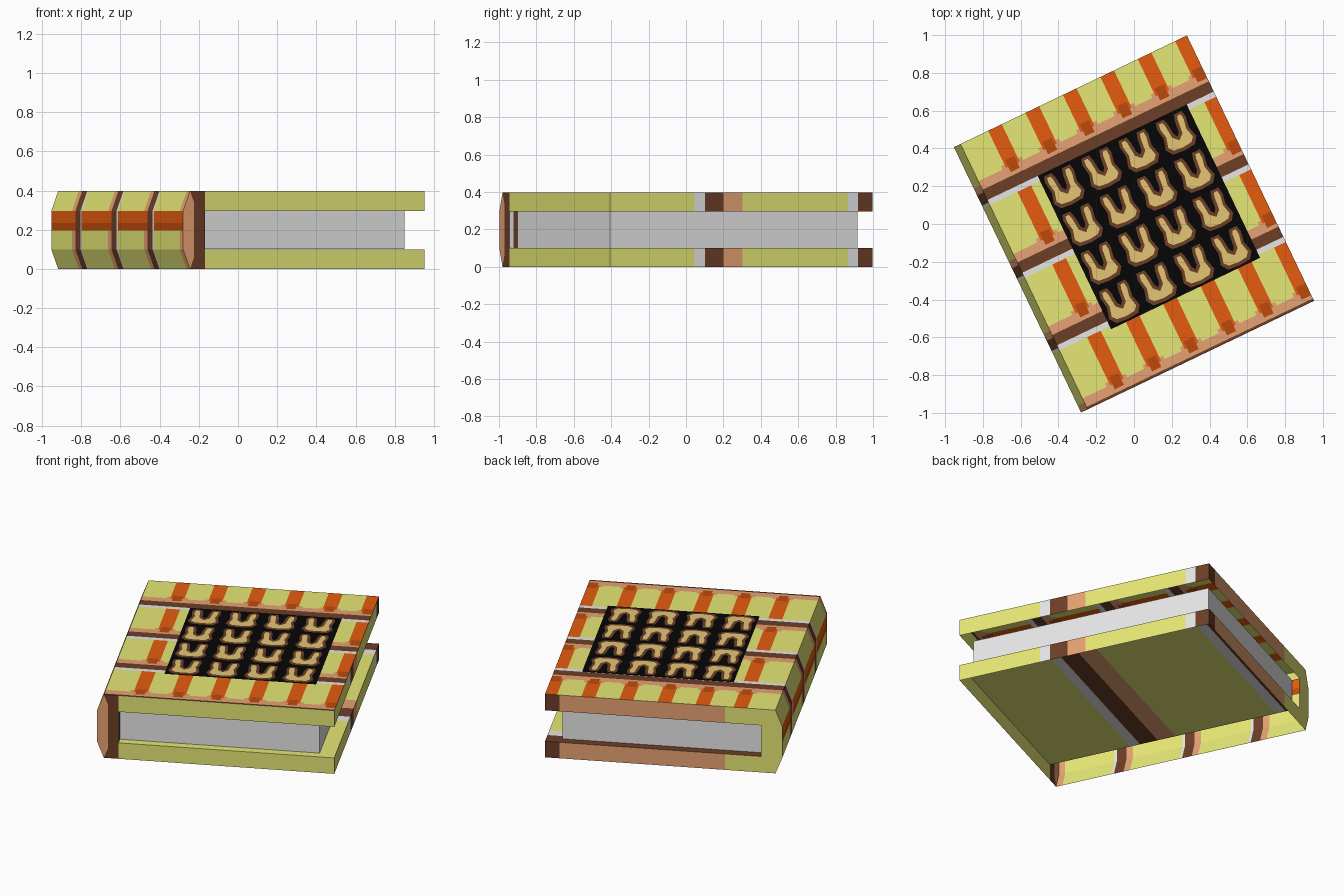
import bpy, bmesh, math
from mathutils import Vector

if "Cube" in bpy.data.objects:
    bpy.data.objects.remove(bpy.data.objects["Cube"])

ANGLE = math.radians(25.6)          # the book lies turned on the ground
W, L, H = 0.684, 0.779, 0.397       # half width, half length, height
Z1, Z2 = 0.10, 0.295                # top of lower cover, bottom of upper cover
XT, XI = -0.645, -0.56              # spine chamfer edge, spine inner wall


def lin(c):
    c /= 255
    return c / 12.92 if c <= 0.04045 else ((c + 0.055) / 1.055) ** 2.4


COLOURS = {"olive": (231, 232, 118), "orange": (229, 92, 14), "dark orange": (188, 74, 12),
           "dark brown": (108, 62, 38), "tan": (230, 162, 115), "pale grey": (230, 230, 230),
           "black": (6, 6, 6), "gold": (228, 197, 117)}
MATS = list(COLOURS)
for n, rgb in COLOURS.items():
    bpy.data.materials.new(n).diffuse_color = (*[lin(c) for c in rgb], 1)


def finish(name, bm):
    me = bpy.data.meshes.new(name)
    bm.to_mesh(me)
    bm.free()
    for n in MATS:
        me.materials.append(bpy.data.materials[n])
    ob = bpy.data.objects.new(name, me)
    ob.rotation_euler.z = ANGLE
    bpy.context.collection.objects.link(ob)


def add_face(bm, pts, colour, out):
    f = bm.faces.new([bm.verts.new(p) for p in pts])
    f.normal_update()
    if f.normal.dot(Vector(out)) < 0:
        f.normal_flip()
    f.material_index = MATS.index(colour)


def panel(bm, us, vs, place, rule, out):
    """Panel cut along us and vs, each cell coloured by a rule."""
    us, vs = sorted(set(us)), sorted(set(vs))
    for a, b in zip(us, us[1:]):
        for c, d in zip(vs, vs[1:]):
            pts = [place(*p) for p in ((a, c), (b, c), (b, d), (a, d))]
            add_face(bm, pts, rule((a + b) / 2, (c + d) / 2), out)


def cuts(lo, hi, values):
    return [lo, hi] + [v for v in values if lo < v < hi]


# Pattern rules
BANDS = [0.51, 0.083, -0.343, -0.765]              # upper edge of each dark band
STRIPES = [-0.443 + 0.2195 * i for i in range(6)]  # centres of the orange stripes
SHIFT, THIN = -0.015, 0.075                        # spine bands sit lower, thinner white


def band(y, white=0.09):
    for t in BANDS:
        if t - 0.06 < y < t:
            return "dark brown"
        if t - white < y < t - 0.06:
            return "pale grey"


def above(y):
    return min([y - t for t in BANDS if y > t] or [1])


def top_rule(x, y):
    if band(y):
        return band(y)
    s, o = above(y), min(abs(x - c) for c in STRIPES)
    if o < 0.027 and 0.02 < s < 0.09:
        return "dark orange"
    if o < 0.04 and s > 0.05:
        return "orange"
    if s < 0.05 or (o < 0.06 and s < 0.07):
        return "tan"
    return "olive"


def spine_rule(y, z):
    y -= SHIFT
    if band(y, THIN):
        return band(y, THIN)
    if 0.235 < z < Z2:
        return "orange"
    if 0.195 < z < 0.235:
        return "dark orange"
    return "tan" if above(y) < 0.04 else "olive"


def coarse_rule(y):
    for hi, c in ((-0.277, "olive"), (-0.216, "pale grey"), (-0.105, "dark brown"), (0.006, "tan"),
                  (0.632, "olive"), (0.693, "pale grey")):
        if y < hi:
            return c
    return "dark brown"


COARSE = cuts(-L, L, [-0.277, -0.216, -0.105, 0.006, 0.632, 0.693])
FINE_Y = cuts(-L, L, [t + d for t in BANDS for d in (-0.09, -0.06, 0, 0.02, 0.05, 0.07, 0.09)])
SPINE_Y = cuts(-L, L, [t + d + SHIFT for t in BANDS for d in (-THIN, -0.06, 0, 0.04)])
FINE_X = cuts(XT, W, [c + d for c in STRIPES for d in (-0.06, -0.04, -0.027, 0.027, 0.04, 0.06)])


def cover_walls(bm, z0, z1):
    panel(bm, COARSE, [z0, z1], lambda y, z: (W, y, z), lambda y, z: coarse_rule(y), (1, 0, 0))
    panel(bm, [XI, W], [z0, z1], lambda x, z: (x, -L, z), lambda x, z: "olive", (0, -1, 0))
    panel(bm, [XI, -0.355, 0.6, W], [z0, z1], lambda x, z: (x, L, z),
          lambda x, z: "olive" if x < -0.355 else "tan" if x < 0.6 else "dark brown", (0, 1, 0))


# Upper cover: patterned top and three side walls, hollow underneath
bm = bmesh.new()
panel(bm, FINE_X, FINE_Y, lambda x, y: (x, y, H), top_rule, (0, 0, 1))
cover_walls(bm, Z2, H)
finish("upper_cover", bm)

# Lower cover: panel under the pages with side walls, hollow underneath
bm = bmesh.new()
panel(bm, [XI, W], COARSE, lambda x, y: (x, y, Z1), lambda x, y: coarse_rule(y), (0, 0, 1))
cover_walls(bm, 0, Z1)
finish("lower_cover", bm)


# Hollow spine with slanted upper and lower edges
def spine_x(z):
    k = max(0, (Z1 - z) / Z1, (z - Z2) / (H - Z2))
    return -W + k * (XT + W)


bm = bmesh.new()
panel(bm, SPINE_Y, [0, Z1, 0.195, 0.235, Z2, H], lambda y, z: (spine_x(z), y, z), spine_rule, (-1, 0, 0))
panel(bm, [-L, -0.755, -0.7, L], [Z1, 0.195, 0.235, Z2], lambda y, z: (XI, y, z),
      lambda y, z: "pale grey" if y < -0.755 else "dark brown" if y < -0.7 else spine_rule(0.3, z),
      (1, 0, 0))
outer = [(XT, 0), (-W, Z1), (-W, Z2), (XT, H)]
rim = [(-0.621, H - 0.06), (-0.621, 0.06)]
add_face(bm, [(x, -L, z) for x, z in outer + rim], "tan", (0, -1, 0))
add_face(bm, [(x, -L, z) for x, z in [outer[3], (XI, H), (XI, 0), outer[0]] + rim[::-1]],
         "dark brown", (0, -1, 0))
add_face(bm, [(x, L, z) for x, z in outer + [(XI, H), (XI, 0)]], "olive", (0, 1, 0))
finish("spine", bm)

# Page block
bm = bmesh.new()
bmesh.ops.create_cube(bm, size=1)
for v in bm.verts:
    v.co = (0.592 if v.co.x > 0 else XI + 0.002, 1.466 * v.co.y,
            Z2 if v.co.z > 0 else Z1 + 0.002)
for f in bm.faces:
    f.material_index = MATS.index("pale grey")
finish("pages", bm)

# Black panel with a four by four grid of forked ornaments
bm = bmesh.new()
X0, X1, Y0 = -0.35, 0.525, 0.45
panel(bm, [X0, X1], [-Y0, Y0], lambda x, y: (x, y, H + 0.001), lambda x, y: "black", (0, 0, 1))
finish("black_panel", bm)

RIM = [(0, -0.02), (0.014, 0.0), (0.02, 0.06), (0.03, 0.094), (0.076, 0.094), (0.084, 0.06),
       (0.074, 0.0), (0.09, -0.06), (0.064, -0.096), (0, -0.102)]
FILL = [(0, -0.042), (0.03, -0.014), (0.037, 0.06), (0.044, 0.08), (0.064, 0.08), (0.068, 0.05),
        (0.058, 0.0), (0.072, -0.055), (0.052, -0.078), (0, -0.084)]
bm = bmesh.new()
for i in range(4):
    for j in range(4):
        cx = X0 + (i + 0.5) * (X1 - X0) / 4 - 0.006
        cy = -Y0 + (j + 0.5) * Y0 / 2
        for half, colour, z in ((RIM, "dark brown", H + 0.002), (FILL, "gold", H + 0.003)):
            shape = half + [(-x, y) for x, y in half[-2:0:-1]]
            add_face(bm, [(cx + x, cy + y, z) for x, y in shape], colour, (0, 0, 1))
finish("forked_ornaments", bm)

for m in bpy.data.materials:
    if m.users and not m.is_grease_pencil:
        m.use_nodes = True
        m.node_tree.nodes["Principled BSDF"].inputs["Base Color"].default_value = m.diffuse_color
